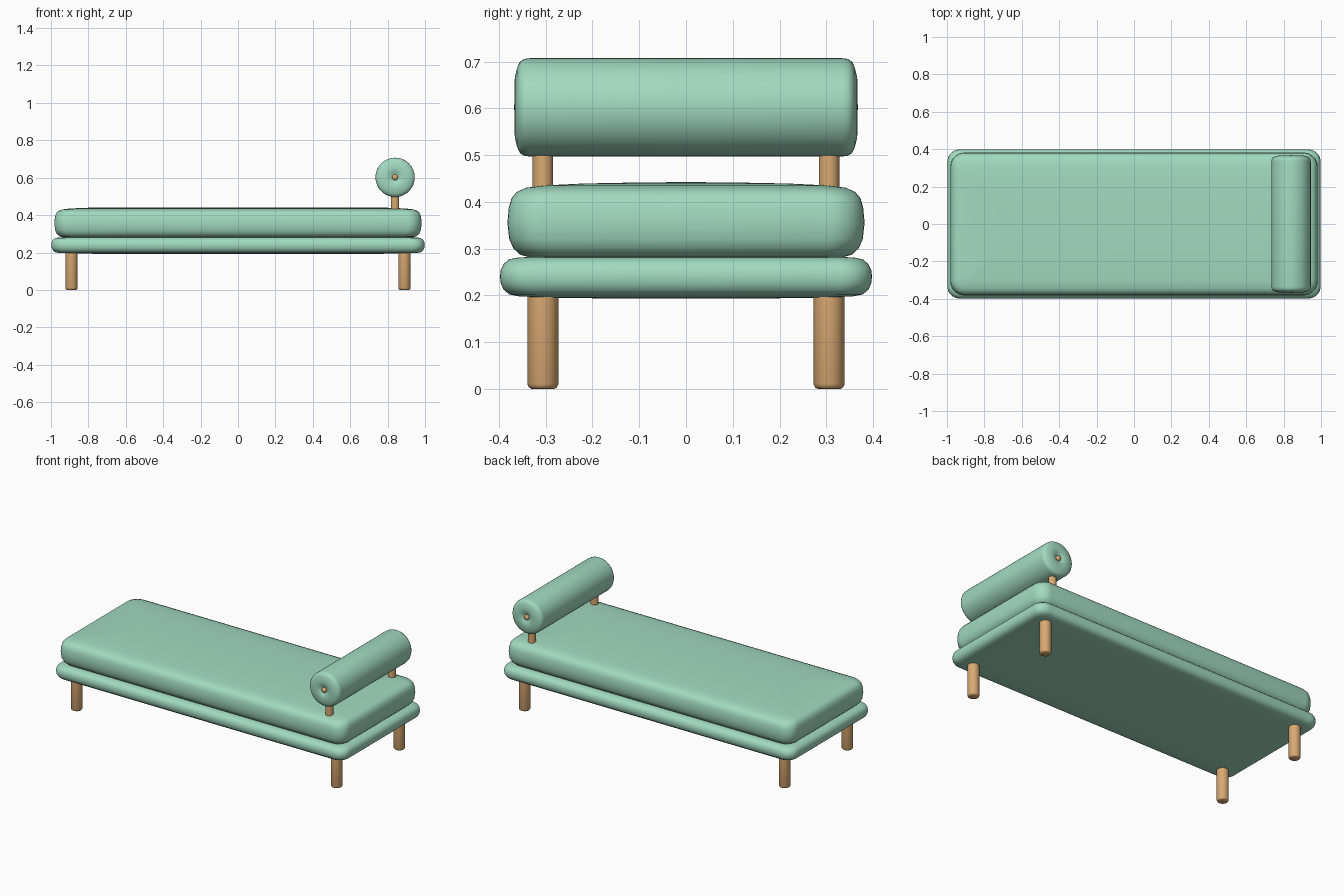
import bpy, bmesh, math
from mathutils import Matrix

if "Cube" in bpy.data.objects:
    bpy.data.objects.remove(bpy.data.objects["Cube"])


def material(name, rgb):
    m = bpy.data.materials.new(name)
    m.diffuse_color = (*rgb, 1)
    m.use_nodes = True
    m.node_tree.nodes["Principled BSDF"].inputs["Base Color"].default_value = m.diffuse_color
    return m


GREEN = material("mint fabric", (0.36, 0.70, 0.53))
WOOD = material("light wood", (0.70, 0.40, 0.17))


def finish(bm, name, mat, angle=50):
    bmesh.ops.recalc_face_normals(bm, faces=bm.faces)
    me = bpy.data.meshes.new(name)
    bm.to_mesh(me)
    bm.free()
    ob = bpy.data.objects.new(name, me)
    bpy.context.collection.objects.link(ob)
    me.materials.append(mat)
    bpy.ops.object.select_all(action='DESELECT')
    ob.select_set(True)
    bpy.context.view_layer.objects.active = ob
    bpy.ops.object.shade_smooth_by_angle(angle=math.radians(angle))
    return ob


def loft(bm, rings):
    """Skin a stack of equal-length rings and cap both ends."""
    loops = [[bm.verts.new(p) for p in ring] for ring in rings]
    n = len(loops[0])
    for a, b in zip(loops, loops[1:]):
        for i in range(n):
            j = (i + 1) % n
            bm.faces.new((a[i], a[j], b[j], b[i]))
    bm.faces.new(loops[0])
    bm.faces.new(loops[-1])


def cushion(name, hx, hy, corner, profile):
    """Padded slab: rounded rectangles inset and raised along a profile."""
    steps = 8
    rings = []
    for inset, z in profile:
        r = max(corner - inset * 0.4, 0.02)
        ring = []
        for k, (sx, sy) in enumerate(((1, 1), (-1, 1), (-1, -1), (1, -1))):
            for i in range(steps + 1):
                a = math.pi / 2 * (k + i / steps)
                ring.append((sx * (hx - inset - r) + r * math.cos(a),
                             sy * (hy - inset - r) + r * math.sin(a), z))
        rings.append(ring)
    bm = bmesh.new()
    loft(bm, rings)
    return finish(bm, name, GREEN)


def lathe(name, mat, profile, place, seg=32):
    """Solid of revolution about local z, from (radius, height) pairs."""
    bm = bmesh.new()
    loft(bm, [[(r * math.cos(2 * math.pi * i / seg),
                r * math.sin(2 * math.pi * i / seg), z) for i in range(seg)]
              for r, z in profile])
    bm.transform(place)
    return finish(bm, name, mat)


# Padded base and thicker mattress
cushion("base", 0.998, 0.398, 0.065, [
    (0.25, 0.193), (0.10, 0.195), (0.04, 0.198), (0.020, 0.202), (0.008, 0.212),
    (0.002, 0.225), (0, 0.24), (0.002, 0.255), (0.008, 0.267),
    (0.020, 0.277), (0.04, 0.281), (0.10, 0.283)])
cushion("mattress", 0.982, 0.382, 0.075, [
    (0.10, 0.280), (0.045, 0.282), (0.027, 0.287), (0.013, 0.300),
    (0.004, 0.320), (0, 0.355), (0.003, 0.388), (0.009, 0.408),
    (0.020, 0.421), (0.040, 0.430), (0.08, 0.435), (0.16, 0.439),
    (0.26, 0.441), (0.36, 0.442)])

# Four legs
for sx, xn in ((-1, "left"), (1, "right")):
    for sy, yn in ((-1, "front"), (1, "back")):
        lathe(f"{yn}_{xn}_leg", WOOD,
              [(0.025, 0), (0.030, 0.003), (0.033, 0.010), (0.033, 0.21)],
              Matrix.Translation((0.89 * sx, 0.306 * sy, 0)))

# Bolster with dimpled ends
BX, BZ = 0.84, 0.602
end = [(0.105, 0.335), (0.1035, 0.346), (0.098, 0.355), (0.085, 0.361),
       (0.065, 0.366), (0.045, 0.367), (0.028, 0.363), (0.014, 0.354)]
lathe("bolster", GREEN, [(r, -z) for r, z in reversed(end)] + end,
      Matrix.Translation((BX, 0, BZ)) @ Matrix.Rotation(math.pi / 2, 4, 'X'), 48)

# Posts and end buttons of the bolster
for s, yn in ((-1, "front"), (1, "back")):
    lathe(f"{yn}_bolster_post", WOOD, [(0.022, 0.41), (0.022, 0.54)],
          Matrix.Translation((BX, 0.306 * s, 0)), 24)
    bm = bmesh.new()
    bmesh.ops.create_uvsphere(bm, u_segments=16, v_segments=10, radius=0.016)
    bm.transform(Matrix.Translation((BX, 0.357 * s, BZ))
                 @ Matrix.Diagonal((1, 0.7, 1, 1)))
    finish(bm, f"{yn}_bolster_button", WOOD)
